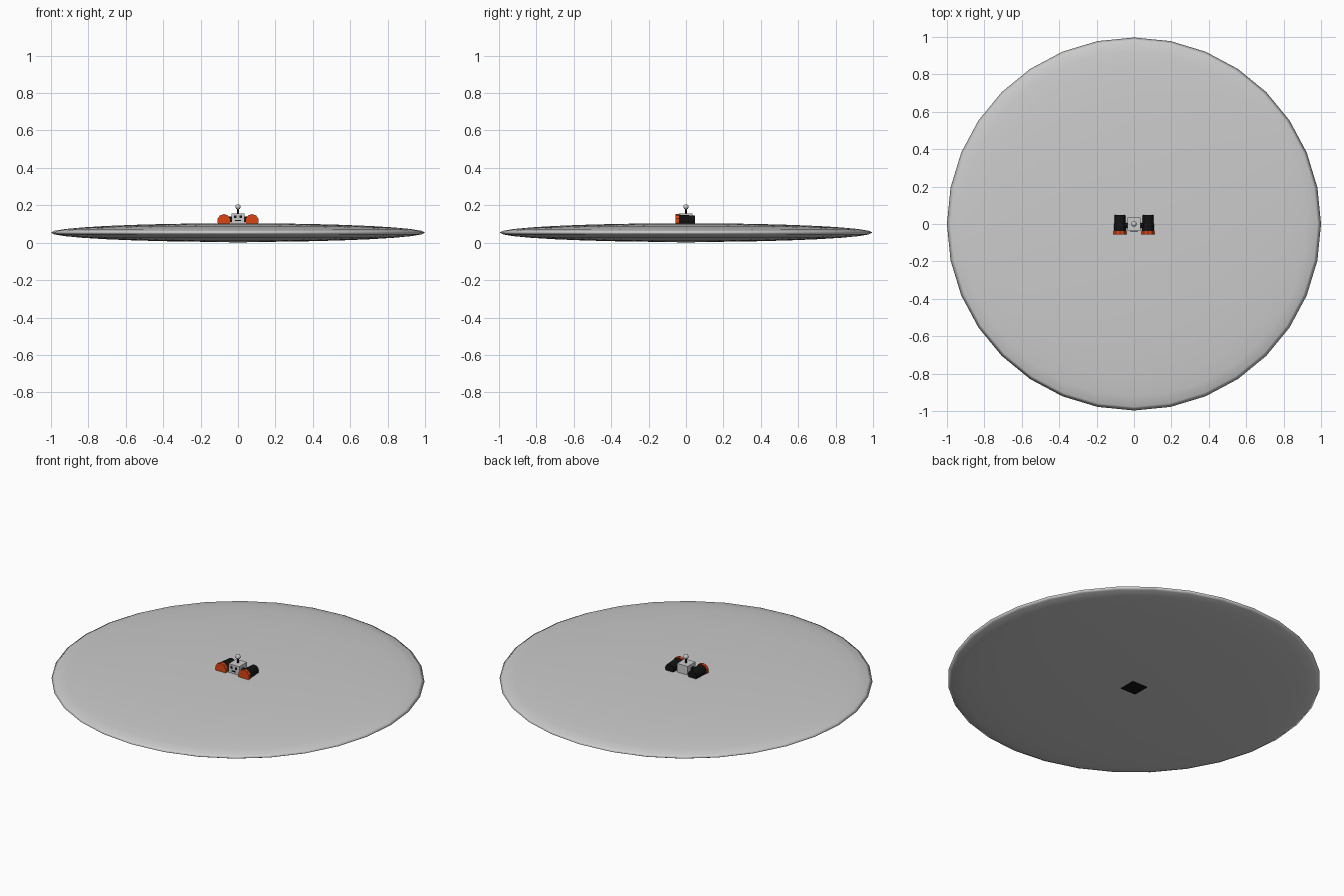
import bpy, math

if "Cube" in bpy.data.objects:
    bpy.data.objects.remove(bpy.data.objects["Cube"])


def material(name, rgb):
    m = bpy.data.materials.new(name)
    m.diffuse_color = (*rgb, 1)
    m.use_nodes = True
    m.node_tree.nodes["Principled BSDF"].inputs["Base Color"].default_value = m.diffuse_color
    return m


GREY = material("light grey", (0.6, 0.6, 0.6))
ORANGE = material("orange", (0.72, 0.06, 0.006))
BLACK = material("black", (0.006, 0.006, 0.006))


def finish(name, mat, smooth=False):
    ob = bpy.context.object
    ob.name = name
    ob.data.materials.append(mat)
    bpy.ops.object.transform_apply(location=False, rotation=True, scale=True)
    if smooth:
        bpy.ops.object.shade_smooth()
    return ob


def box(name, mat, center, size):
    bpy.ops.mesh.primitive_cube_add(size=1, location=center)
    bpy.context.object.scale = size
    return finish(name, mat)


def sphere(name, mat, center, scale, segments, rings):
    bpy.ops.mesh.primitive_uv_sphere_add(segments=segments, ring_count=rings,
                                         radius=1, location=center)
    bpy.context.object.scale = scale
    return finish(name, mat, True)


def drum(name, mat, center, r1, r2, depth, sides, axis="Z"):
    rot = {"Z": (0, 0, 0), "Y": (-math.pi / 2, 0, 0), "X": (0, math.pi / 2, 0)}[axis]
    bpy.ops.mesh.primitive_cone_add(vertices=sides, radius1=r1, radius2=r2,
                                    depth=depth, location=center, rotation=rot)
    return finish(name, mat)


# Wide flattened disc and the small plate under it
sphere("disc", GREY, (0, 0, 0.054), (1, 0.997, 0.05), 32, 16)
box("base_plate", BLACK, (0, 0, 0.01), (0.098, 0.098, 0.02))

# Central body, rising out of the disc
box("body", GREY, (0, -0.002, 0.125), (0.07, 0.072, 0.06))

# Face: two eyes and a mouth
for side in (-1, 1):
    box("eye", BLACK, (side * 0.015, -0.039, 0.138), (0.013, 0.004, 0.013))
box("mouth", BLACK, (0, -0.039, 0.118), (0.03, 0.004, 0.006))

# Antenna with a ball tip
drum("antenna", BLACK, (0, 0, 0.17), 0.005, 0.005, 0.04, 8)
sphere("antenna_ball", GREY, (0, 0, 0.191), (0.014, 0.014, 0.014), 16, 8)

# Side pods: black drums behind orange front caps, joined to the body by axles
for side in (-1, 1):
    x = side * 0.075
    drum("pod", BLACK, (x, 0.005, 0.117), 0.033, 0.028, 0.086, 12, "Y")
    drum("pod_cap", ORANGE, (x, -0.046, 0.117), 0.036, 0.036, 0.018, 10, "Y")
    drum("axle", BLACK, (side * 0.042, -0.008, 0.125), 0.014, 0.014, 0.02, 8, "X")
